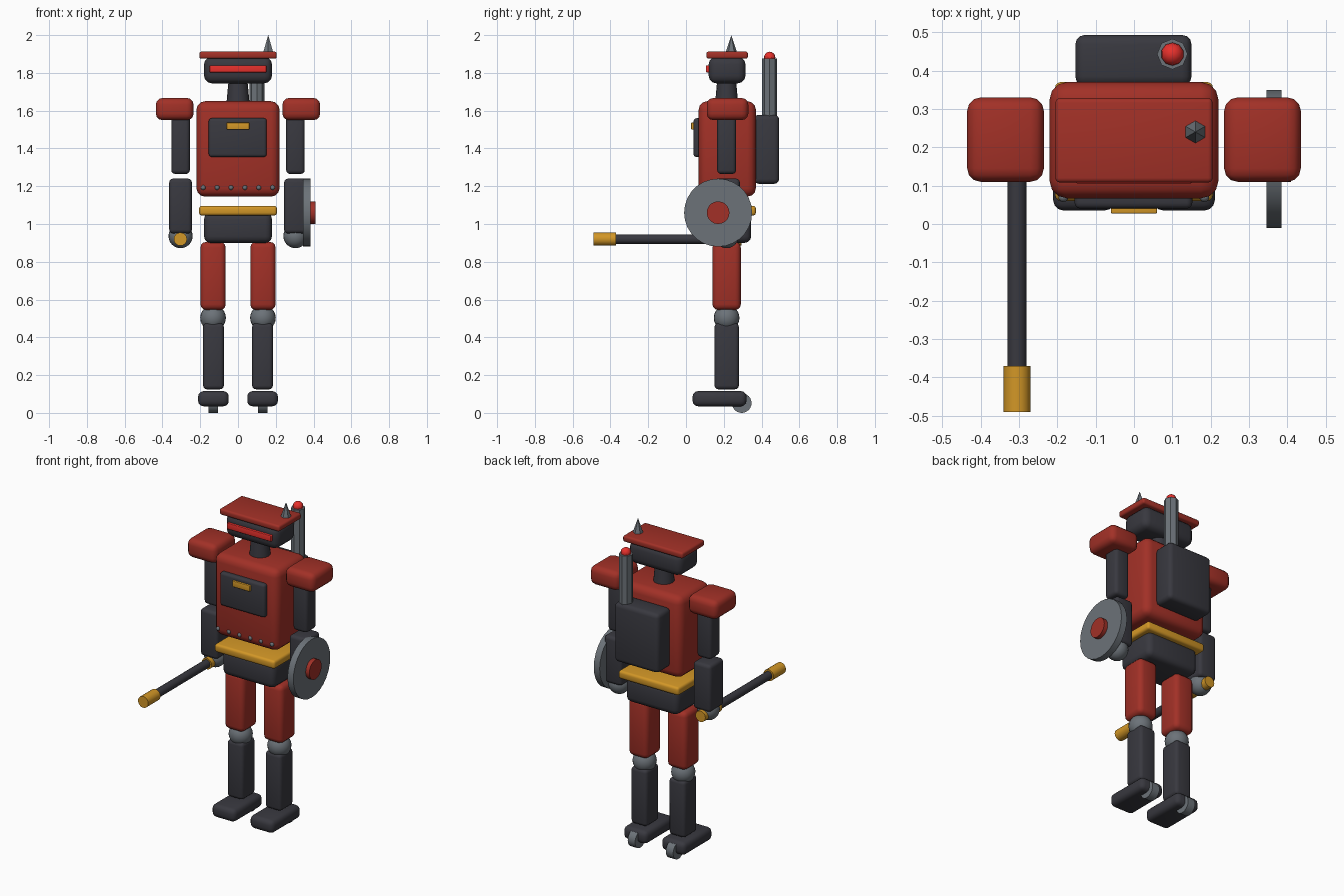
import bpy, math

if "Cube" in bpy.data.objects:
    bpy.data.objects.remove(bpy.data.objects["Cube"], do_unlink=True)


def material(name, *rgb):
    m = bpy.data.materials.new(name)
    m.use_nodes = True
    m.diffuse_color = (*rgb, 1)
    m.node_tree.nodes["Principled BSDF"].inputs["Base Color"].default_value = (*rgb, 1)
    return m


RED = material("dark red", 0.36, 0.03, 0.02)
BLACK = material("charcoal", 0.04, 0.04, 0.05)
GREY = material("steel grey", 0.15, 0.17, 0.19)
GOLD = material("gold", 0.65, 0.31, 0.02)
GLOW = material("bright red", 0.8, 0.03, 0.025)


def finish(name, mat, angle=35):
    ob = bpy.context.object
    ob.name = name
    ob.data.materials.append(mat)
    bpy.ops.object.shade_smooth_by_angle(angle=math.radians(angle))
    return ob


def box(name, mat, x, y, z, bevel=0.0):
    """Rounded box from its (low, high) range on each axis."""
    ranges = (x, y, z)
    bpy.ops.mesh.primitive_cube_add(size=1, location=[(a + b) / 2 for a, b in ranges])
    bpy.context.object.scale = [b - a for a, b in ranges]
    bpy.ops.object.transform_apply(location=False, rotation=False, scale=True)
    if bevel:
        mod = bpy.context.object.modifiers.new("bevel", 'BEVEL')
        mod.width = bevel
        mod.segments = 3
        bpy.ops.object.modifier_apply(modifier=mod.name)
    return finish(name, mat)


def rod(name, mat, axis, centre, span, radius, top=None, sides=24):
    """Cylinder or cone along an axis; centre holds the other two coordinates."""
    mid, length = sum(span) / 2, span[1] - span[0]
    loc = list(centre)
    loc.insert("xyz".index(axis), mid)
    rot = {"x": (0, math.pi / 2, 0), "y": (math.pi / 2, 0, 0), "z": (0, 0, 0)}[axis]
    bpy.ops.mesh.primitive_cone_add(vertices=sides, radius1=radius,
                                    radius2=radius if top is None else top,
                                    depth=length, location=loc, rotation=rot)
    return finish(name, mat)


def ball(name, mat, loc, radius, segments=20, rings=12):
    bpy.ops.mesh.primitive_uv_sphere_add(segments=segments, ring_count=rings,
                                         radius=radius, location=loc)
    return finish(name, mat)


# Head
box("head", BLACK, (-0.18, 0.18), (0.12, 0.315), (1.745, 1.885), 0.04)
box("visor", GLOW, (-0.15, 0.15), (0.105, 0.14), (1.803, 1.84), 0.004)
box("hat_brim", RED, (-0.205, 0.205), (0.108, 0.328), (1.875, 1.913), 0.012)
rod("hat_spike", GREY, "z", (0.16, 0.24), (1.91, 2.0), 0.03, 0, 6)
rod("neck", BLACK, "z", (0, 0.215), (1.63, 1.76), 0.062, 0.05, 16)

# Torso with its chest plate, badge and rivets
box("torso", RED, (-0.22, 0.22), (0.067, 0.37), (1.145, 1.65), 0.045)
box("chest_plate", BLACK, (-0.155, 0.152), (0.04, 0.09), (1.355, 1.56), 0.015)
box("chest_badge", GOLD, (-0.06, 0.06), (0.027, 0.05), (1.5, 1.537), 0.004)
for i in range(6):
    ball(f"rivet_{i + 1}", GREY, (-0.184 + i * 0.0735, 0.07, 1.193), 0.013, 10, 6)

# Backpack and antenna
box("backpack", BLACK, (-0.153, 0.15), (0.36, 0.493), (1.213, 1.578), 0.025)
rod("antenna", GREY, "z", (0.1, 0.443), (1.55, 1.875), 0.04, sides=8)
ball("antenna_light", GLOW, (0.1, 0.443, 1.882), 0.03, 10, 8)

# Hips
box("belt", GOLD, (-0.206, 0.206), (0.06, 0.37), (1.045, 1.096), 0.015)
box("pelvis", BLACK, (-0.18, 0.18), (0.09, 0.345), (0.9, 1.06), 0.035)

# Arms and legs, one set per side
for side, s in (("left", 1), ("right", -1)):
    def limb(part, mat, x, half, y, z, bevel):
        box(f"{side}_{part}", mat, (s * x - half, s * x + half), y, z, bevel)

    limb("shoulder", RED, 0.335, 0.1, (0.11, 0.33), (1.55, 1.667), 0.035)
    limb("upper_arm", BLACK, 0.304, 0.049, (0.165, 0.265), (1.265, 1.58), 0.02)
    limb("forearm", BLACK, 0.304, 0.06, (0.145, 0.285), (0.95, 1.24), 0.02)
    ball(f"{side}_hand", GREY, (s * 0.304, 0.215, 0.936), 0.064)
    limb("thigh", RED, 0.132, 0.067, (0.14, 0.29), (0.545, 0.905), 0.03)
    ball(f"{side}_knee", GREY, (s * 0.132, 0.215, 0.503), 0.068)
    limb("shin", BLACK, 0.13, 0.055, (0.151, 0.28), (0.125, 0.475), 0.02)
    limb("foot", BLACK, 0.13, 0.081, (0.035, 0.32), (0.035, 0.115), 0.028)
    rod(f"{side}_heel_wheel", GREY, "x", (0.295, 0.052),
        (s * 0.13 - 0.025, s * 0.13 + 0.025), 0.052)

# Round shield on the left forearm
rod("shield", GREY, "x", (0.17, 1.06), (0.345, 0.385), 0.18, sides=28)
rod("shield_hub", RED, "x", (0.17, 1.06), (0.38, 0.41), 0.06, sides=20)

# Baton in the right hand
rod("baton", BLACK, "y", (-0.305, 0.92), (-0.4, 0.28), 0.025, sides=16)
rod("baton_tip", GOLD, "y", (-0.305, 0.92), (-0.49, -0.37), 0.035, sides=16)
rod("baton_grip", GOLD, "y", (-0.305, 0.92), (0.13, 0.295), 0.034, sides=16)
